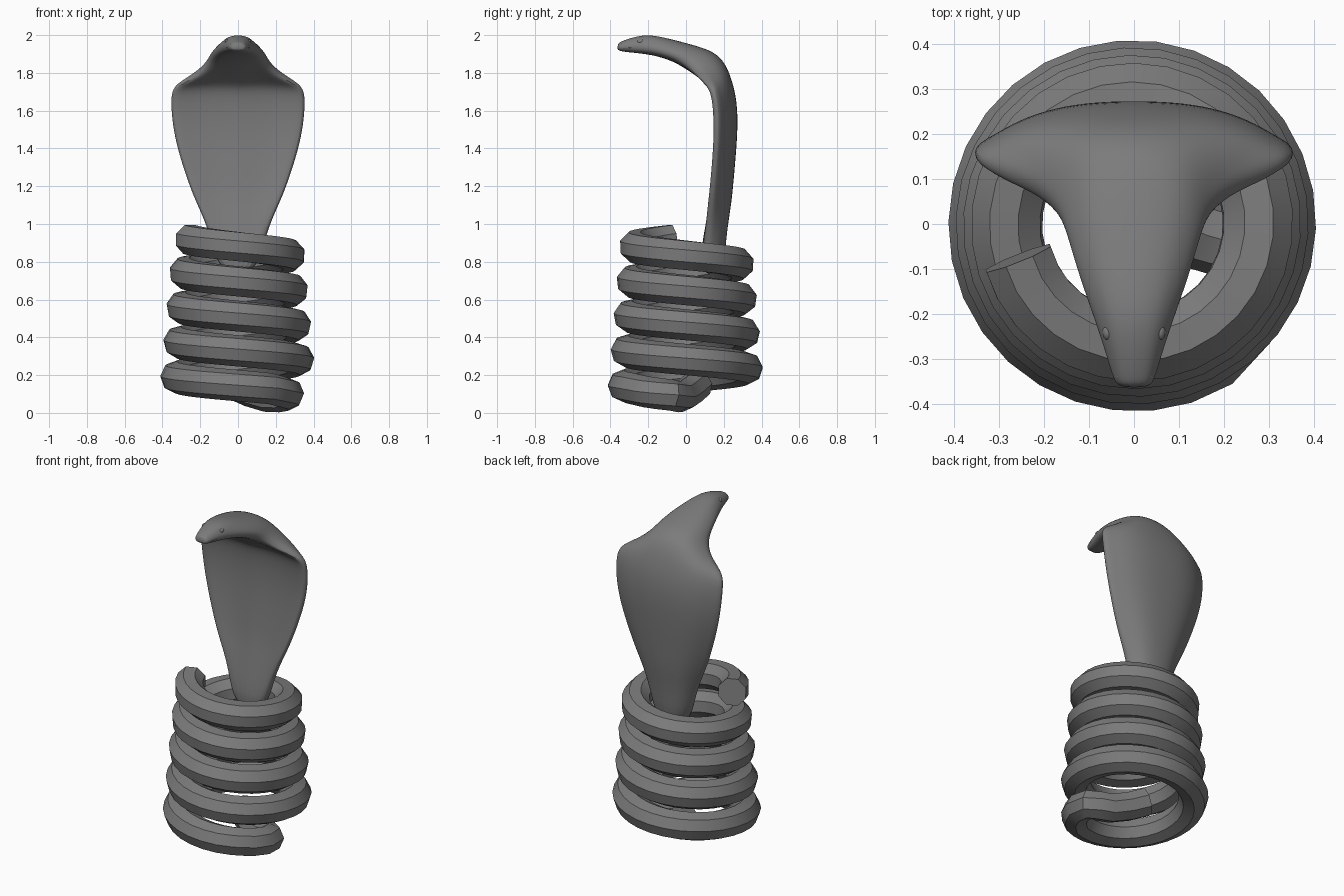
import bpy, bmesh, math
from mathutils import Vector

if "Cube" in bpy.data.objects:
    bpy.data.objects.remove(bpy.data.objects["Cube"])

skin = bpy.data.materials.new("snake grey")
skin.diffuse_color = (0.2, 0.2, 0.2, 1)
skin.use_nodes = True
skin.node_tree.nodes["Principled BSDF"].inputs["Base Color"].default_value = skin.diffuse_color


def loft(name, rings, angle=30, levels=0):
    """Skin a list of closed rings and cap both ends."""
    bm = bmesh.new()
    vs = [[bm.verts.new(p) for p in r] for r in rings]
    n = len(rings[0])
    for a, b in zip(vs, vs[1:]):
        for i in range(n):
            j = (i + 1) % n
            bm.faces.new((a[i], a[j], b[j], b[i]))
    bm.faces.new(vs[0])
    bm.faces.new(vs[-1])
    bmesh.ops.recalc_face_normals(bm, faces=bm.faces)
    me = bpy.data.meshes.new(name)
    bm.to_mesh(me)
    bm.free()
    me.materials.append(skin)
    ob = bpy.data.objects.new(name, me)
    bpy.context.collection.objects.link(ob)
    if levels:
        m = ob.modifiers.new("subdivide", 'SUBSURF')
        m.levels = m.render_levels = levels
    bpy.ops.object.select_all(action='DESELECT')
    ob.select_set(True)
    bpy.context.view_layer.objects.active = ob
    bpy.ops.object.shade_smooth_by_angle(angle=math.radians(angle))
    return ob


def tube(name, path, radius, sides=8, twist=0.0):
    """Sweep a polygon along a path; twist turns it along the way."""
    path = [Vector(p) for p in path]
    rings = []
    for k, p in enumerate(path):
        t = (path[min(k + 1, len(path) - 1)] - path[max(k - 1, 0)]).normalized()
        side = t.cross(Vector((0, 0, 1))).normalized()
        up = side.cross(t)
        f = twist * (1 - k / (len(path) - 1))
        rings.append([p + radius * (side * math.cos(a) + up * math.sin(a))
                      for a in (2 * math.pi * i / sides + f for i in range(sides))])
    return loft(name, rings)


# Coiled body: a widening spiral going down, its tail bent into the middle
path = []
start, stop, steps = 196.4, 1740, 128
for i in range(steps + 1):
    deg = start + (stop - start) * i / steps
    r = 0.268 + 0.066 * i / steps
    z = 0.918 - 0.184 * (deg - start) / 360
    a = math.radians(deg)
    path.append((r * math.cos(a), r * math.sin(a), z))
path += [(0.235, -0.215, 0.112), (0.268, -0.145, 0.102), (0.262, -0.075, 0.094),
         (0.215, -0.04, 0.086), (0.15, -0.02, 0.088), (0.06, 0.02, 0.115),
         (-0.03, 0.065, 0.155)]
tube("coiled_body", path, 0.083, 8, math.radians(22.5))

# Hood and head: stations of back (y, z), front (y, z), half width, roundness
stations = [
    (.20, .73, .06, .73, .10, 1), (.215, .95, .088, .95, .15, .6),
    (.24, 1.1, .107, 1.1, .218, .1), (.25, 1.2, .12, 1.2, .262, 0),
    (.268, 1.4, .137, 1.4, .328, 0), (.276, 1.55, .140, 1.53, .354, 0),
    (.267, 1.67, .133, 1.64, .362, 0), (.245, 1.755, .118, 1.71, .355, 0),
    (.226, 1.81, .085, 1.74, .305, .1), (.198, 1.865, .045, 1.775, .225, .4),
    (.15, 1.91, -.01, 1.82, .172, .7), (.08, 1.937, -.07, 1.86, .152, .9),
    (-.03, 1.967, -.14, 1.885, .128, 1), (-.13, 1.992, -.20, 1.898, .102, 1),
    (-.21, 2.004, -.26, 1.905, .078, 1), (-.285, 1.988, -.31, 1.91, .059, 1),
    (-.34, 1.968, -.347, 1.915, .046, 1), (-.362, 1.957, -.364, 1.923, .034, 1),
]
# Half sections as (width fraction, depth fraction from back to front)
flat = [(0, 0), (.25, .02), (.5, .11), (.72, .31), (.88, .56), (1, .73),
        (.965, .98), (.8, .92), (.5, .84), (.22, .85), (0, .88)]
full = [(0, 0), (.36, .03), (.66, .12), (.86, .29), (.97, .46), (1, .62),
        (.93, .80), (.75, .93), (.5, .98), (.25, 1), (0, 1)]
rings = []
for by, bz, fy, fz, w, k in stations:
    half = [((1 - k) * p[0] + k * q[0], (1 - k) * p[1] + k * q[1])
            for p, q in zip(flat, full)]
    pts = half + [(-x, d) for x, d in half[-2:0:-1]]
    rings.append([(x * w, by + (fy - by) * d, bz + (fz - bz) * d) for x, d in pts])
loft("hood_and_head", rings, 60, 2)

# Eyes, nostrils and lips, mirrored
for s, side in ((1, "right"), (-1, "left")):
    for part, loc, scale in (("eye", (.058, -.24, 1.965), (.012, .018, .013)),
                             ("nostril", (.034, -.335, 1.951), (.007, .009, .005))):
        bpy.ops.mesh.primitive_uv_sphere_add(segments=16, ring_count=8, radius=1,
                                             location=(s * loc[0], loc[1], loc[2]))
        ob = bpy.context.object
        ob.name = f"{side}_{part}"
        ob.scale = scale
        ob.data.materials.append(skin)
        bpy.ops.object.shade_smooth()
    tube(f"{side}_lip", [(s * x, y, z) for x, y, z in (
        (.028, -.352, 1.935), (.043, -.33, 1.931), (.055, -.29, 1.933),
        (.072, -.23, 1.938), (.092, -.17, 1.934))], 0.006, 6)
